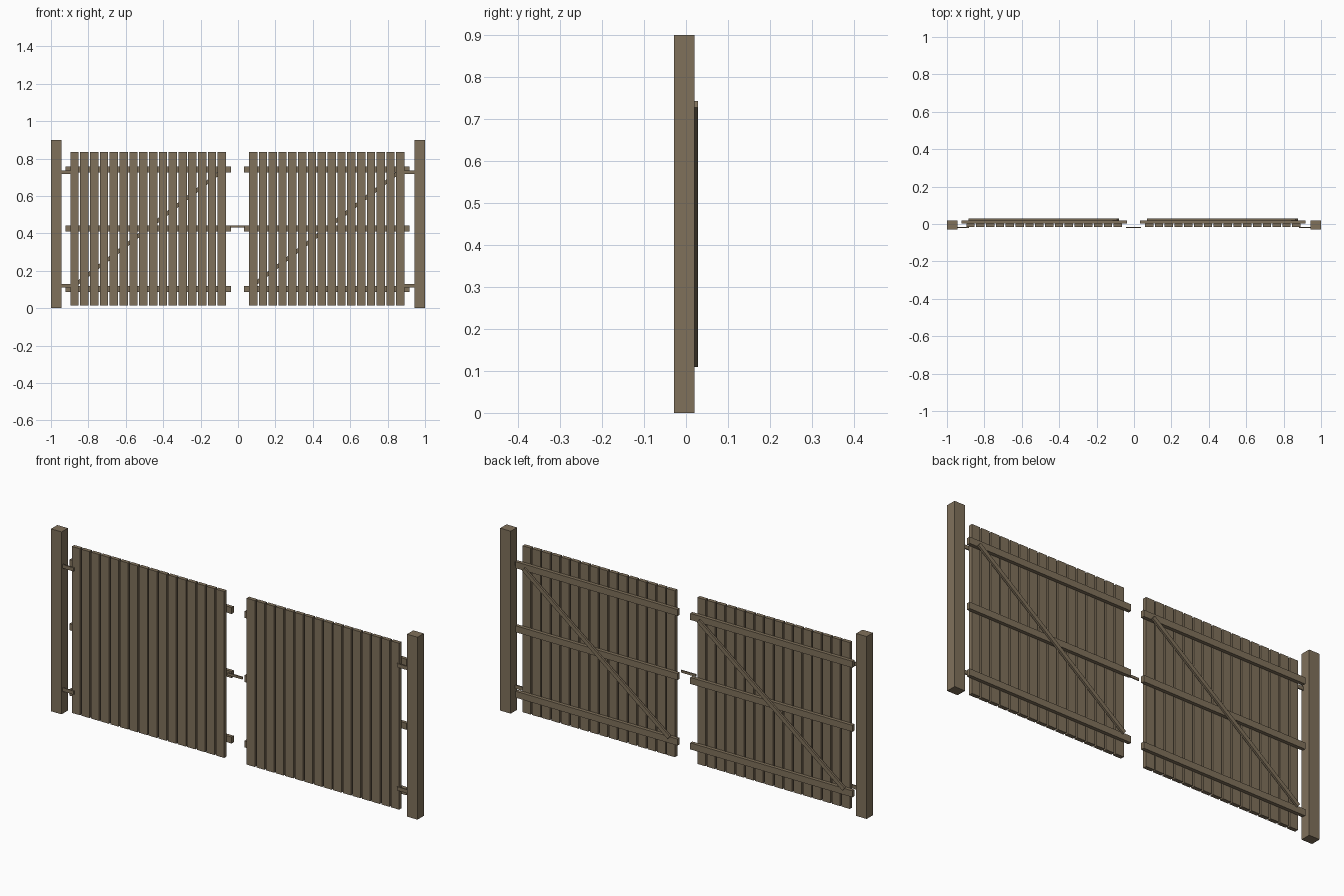
import bpy, math

if "Cube" in bpy.data.objects:
    bpy.data.objects.remove(bpy.data.objects["Cube"])

wood = bpy.data.materials.new("weathered brown wood")
wood.diffuse_color = (0.216, 0.165, 0.105, 1)
wood.use_nodes = True
wood.node_tree.nodes["Principled BSDF"].inputs["Base Color"].default_value = wood.diffuse_color


def box(name, x, y, z, angle=0.0):
    """Box from (min, max) ranges, optionally turned about its own y axis."""
    lo, hi = zip(x, y, z)
    bpy.ops.mesh.primitive_cube_add(
        size=1, location=[(a + b) / 2 for a, b in zip(lo, hi)], rotation=(0, angle, 0))
    ob = bpy.context.object
    ob.name = name
    ob.scale = [b - a for a, b in zip(lo, hi)]
    ob.data.materials.append(wood)
    return ob


# Gate posts and hinge straps, mirrored left and right
for side, label in ((-1, "left"), (1, "right")):
    def mirror(a, b):
        return sorted((side * a, side * b))
    box(label + "_post", mirror(0.943, 1.0), (-0.029, 0.020), (0, 0.9))
    for z in (0.119, 0.727):
        box(label + "_hinge", mirror(0.882, 0.948), (-0.021, -0.015), (z - 0.009, z + 0.009))

# Two identical leaves, the right one a shifted copy of the left
PITCH, WIDTH, COUNT = 0.0525, 0.0445, 16
for shift, label in ((0, "left"), (0.9545, "right")):
    # Upright boards
    for i in range(COUNT):
        x = -0.896 + shift + i * PITCH
        box(label + "_board", (x, x + WIDTH), (-0.016, 0.003), (0.015, 0.836))
    # Horizontal rails
    for z in (0.102, 0.425, 0.741):
        box(label + "_rail", (-0.922 + shift, -0.037 + shift),
            (0.003, 0.020), (z - 0.016, z + 0.016))
    # Diagonal brace on the back
    x0, z0, x1, z1 = -0.88 + shift, 0.117, -0.085 + shift, 0.735
    half = math.hypot(x1 - x0, z1 - z0) / 2
    cx, cz = (x0 + x1) / 2, (z0 + z1) / 2
    box(label + "_brace", (cx - half, cx + half), (0.019, 0.029),
        (cz - 0.010, cz + 0.010), -math.atan2(z1 - z0, x1 - x0))

# Latch bar between the leaves
box("latch_bar", (-0.042, 0.038), (-0.021, -0.016), (0.431, 0.443))
